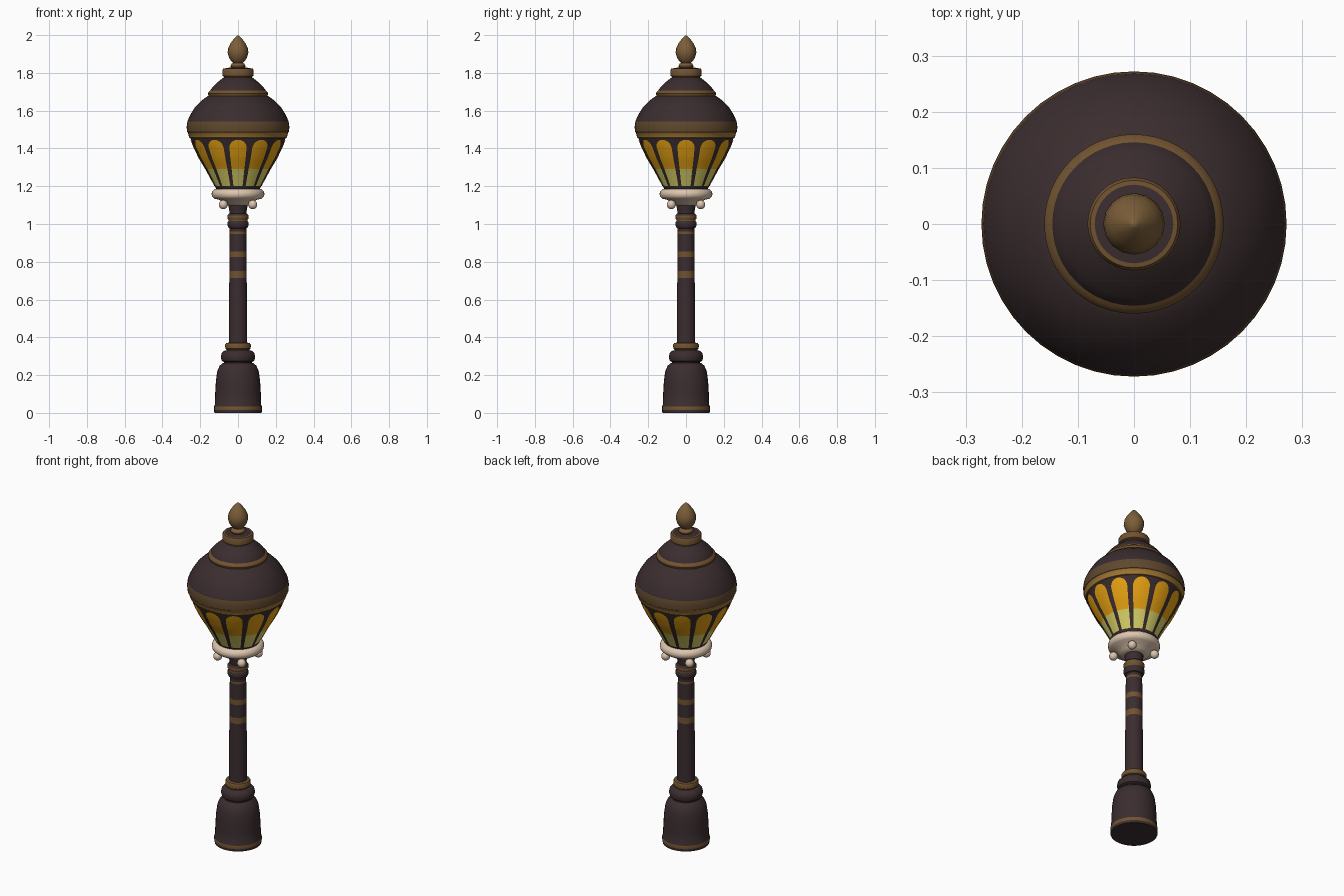
import bpy, bmesh, math


def material(name, rgb):
    m = bpy.data.materials.new(name)
    m.diffuse_color = (*rgb, 1)
    return m


DARK = material("dark plum iron", (0.043, 0.026, 0.028))
BROWN = material("aged brass", (0.165, 0.086, 0.030))
RIM = material("dull brass", (0.115, 0.064, 0.027))
GOLD = material("bright brass", (0.370, 0.190, 0.036))
FINIAL = material("finial bronze", (0.200, 0.112, 0.040))
AMBER = material("amber glass", (0.820, 0.370, 0.006))
PALE = material("pale yellow glass", (0.700, 0.640, 0.140))
IVORY = material("ivory", (0.720, 0.560, 0.420))


def finish(name, bm, mats, closed=True):
    if closed:
        bmesh.ops.recalc_face_normals(bm, faces=bm.faces)
    me = bpy.data.meshes.new(name)
    bm.to_mesh(me)
    bm.free()
    for m in mats:
        me.materials.append(m)
    ob = bpy.data.objects.new(name, me)
    bpy.context.collection.objects.link(ob)
    bpy.ops.object.select_all(action='DESELECT')
    ob.select_set(True)
    bpy.context.view_layer.objects.active = ob
    bpy.ops.object.shade_smooth_by_angle(angle=math.radians(38))
    return ob


def lathe(name, profile, mats, bands=(), segs=32):
    """Revolve (r, z) points; bands = (z_low, z_high, material index)."""
    bm = bmesh.new()
    rings = []
    for r, z in profile:
        n = 1 if r == 0 else segs
        rings.append([bm.verts.new((r * math.cos(math.tau * i / segs),
                                    r * math.sin(math.tau * i / segs), z)) for i in range(n)])
    for a, b in zip(rings, rings[1:]):
        for i in range(segs):
            j = (i + 1) % segs
            quad = [a[i % len(a)], a[j % len(a)], b[j % len(b)], b[i % len(b)]]
            f = bm.faces.new(list(dict.fromkeys(quad)))
            z = (a[0].co.z + b[0].co.z) / 2
            for lo, hi, k in bands:
                if lo <= z <= hi:
                    f.material_index = k
    return finish(name, bm, mats)


# Base: bell-shaped foot with a brass line at the bottom
lathe("base", [(0, 0), (0.125, 0), (0.127, 0.014), (0.127, 0.034), (0.123, 0.042), (0.121, 0.10),
               (0.117, 0.17), (0.110, 0.22), (0.097, 0.25), (0.078, 0.265), (0, 0.265)],
      [DARK, BROWN], [(0.014, 0.035, 1)])
lathe("base_collar", [(0, 0.255), (0.072, 0.257), (0.074, 0.27), (0.086, 0.276), (0.091, 0.295),
                      (0.087, 0.315), (0.074, 0.328), (0.060, 0.332), (0, 0.335)], [DARK])
lathe("base_brass_ring", [(0, 0.325), (0.060, 0.326), (0.062, 0.336), (0.067, 0.340),
                          (0.068, 0.360), (0.063, 0.369), (0.045, 0.373), (0, 0.373)], [BROWN])

# Shaft with brass bands
lathe("shaft", [(0, 0.36), (0.049, 0.36), (0.048, 0.56), (0.046, 0.715), (0.046, 0.750),
                (0.045, 0.825), (0.045, 0.855), (0.044, 0.948), (0.044, 0.960), (0.044, 1.06),
                (0.048, 1.08), (0.052, 1.11), (0, 1.11)],
      [DARK, BROWN], [(0.715, 0.75, 1), (0.825, 0.855, 1), (0.948, 0.96, 1)])
lathe("shaft_top_rings", [(0.041, 0.975), (0.050, 0.980), (0.056, 0.995), (0.056, 1.008),
                          (0.050, 1.016), (0.050, 1.022), (0.056, 1.030), (0.056, 1.044),
                          (0.049, 1.054), (0.041, 1.058)], [DARK, BROWN], [(1.018, 1.039, 1)])

# Ivory cup under the lantern with four hanging beads
lathe("ivory_cup", [(0, 1.098), (0.055, 1.098), (0.080, 1.108), (0.098, 1.128), (0.125, 1.134),
                    (0.137, 1.145), (0.140, 1.160), (0.136, 1.174), (0.124, 1.184),
                    (0.108, 1.187), (0, 1.187)], [IVORY])
for k in range(4):
    a = math.radians(45 + 90 * k)
    bm = bmesh.new()
    bmesh.ops.create_uvsphere(bm, u_segments=16, v_segments=10, radius=0.024)
    bmesh.ops.translate(bm, verts=bm.verts,
                        vec=(0.110 * math.cos(a), 0.110 * math.sin(a), 1.103))
    finish(f"ivory_bead_{k + 1}", bm, [IVORY])

# Lantern body: tapered bowl, banded rim and domed roof
BOWL = [(0.112, 1.18), (0.138, 1.23), (0.170, 1.29), (0.206, 1.35), (0.235, 1.41), (0.252, 1.455)]
lathe("lantern_body", [(0, 1.18)] + BOWL +
      [(0.258, 1.457), (0.266, 1.485), (0.270, 1.488), (0.272, 1.515), (0.268, 1.543),
       (0.262, 1.558), (0.247, 1.588), (0.225, 1.622), (0.197, 1.650), (0.170, 1.671),
       (0.150, 1.682), (0, 1.69)],
      [DARK, GOLD, RIM], [(1.4555, 1.486, 1), (1.4861, 1.545, 2)], 48)
lathe("roof_brass_ring", [(0.140, 1.675), (0.156, 1.678), (0.160, 1.690), (0.157, 1.698),
                          (0.150, 1.704), (0.140, 1.712), (0.125, 1.712)], [BROWN], (), 48)
lathe("roof_cap", [(0.150, 1.695), (0.144, 1.712), (0.130, 1.730), (0.106, 1.752),
                   (0.086, 1.768), (0.076, 1.775), (0, 1.78)], [DARK], (), 48)
lathe("roof_collar", [(0, 1.765), (0.074, 1.766), (0.074, 1.780), (0.083, 1.784), (0.083, 1.815),
                      (0.078, 1.823), (0.070, 1.824), (0.045, 1.828), (0, 1.828)],
      [BROWN, DARK], [(1.825, 1.83, 1)])

# Finial: beads and a pointed bud
lathe("finial", [(0, 1.822), (0.036, 1.824), (0.040, 1.836), (0.034, 1.848), (0.026, 1.853),
                 (0.036, 1.862), (0.048, 1.882), (0.055, 1.908), (0.052, 1.930), (0.041, 1.955),
                 (0.022, 1.980), (0.008, 1.995), (0, 2.0)], [FINIAL], (), 16)


def bowl_radius(z):
    for (r0, z0), (r1, z1) in zip(BOWL, BOWL[1:]):
        if z <= z1:
            return r0 + (r1 - r0) * (z - z0) / (z1 - z0)
    return BOWL[-1][0]


# Twelve round-topped glass panels, amber above and pale below
COLS, ROWS, SPLIT, HALF = 12, 12, 1.292, math.radians(11.2)
for k in range(12):
    bm = bmesh.new()
    grid = []
    for i in range(COLS + 1):
        u = -math.cos(math.pi * i / COLS)
        a = math.radians(30 * k) + u * HALF
        top = 1.446 - 0.045 * (1 - math.sqrt(max(0, 1 - u * u)))
        zs = [1.200 + (SPLIT - 1.200) * j / 4 for j in range(4)]
        zs += [SPLIT + (top - SPLIT) * j / (ROWS - 4) for j in range(ROWS - 3)]
        grid.append([bm.verts.new(((bowl_radius(z) + 0.003) * math.cos(a),
                                   (bowl_radius(z) + 0.003) * math.sin(a), z)) for z in zs])
    for c0, c1 in zip(grid, grid[1:]):
        for j in range(ROWS):
            f = bm.faces.new((c0[j], c1[j], c1[j + 1], c0[j + 1]))
            f.material_index = 1 if j < 4 else 0
    finish(f"glass_panel_{k + 1}", bm, [AMBER, PALE], closed=False)
